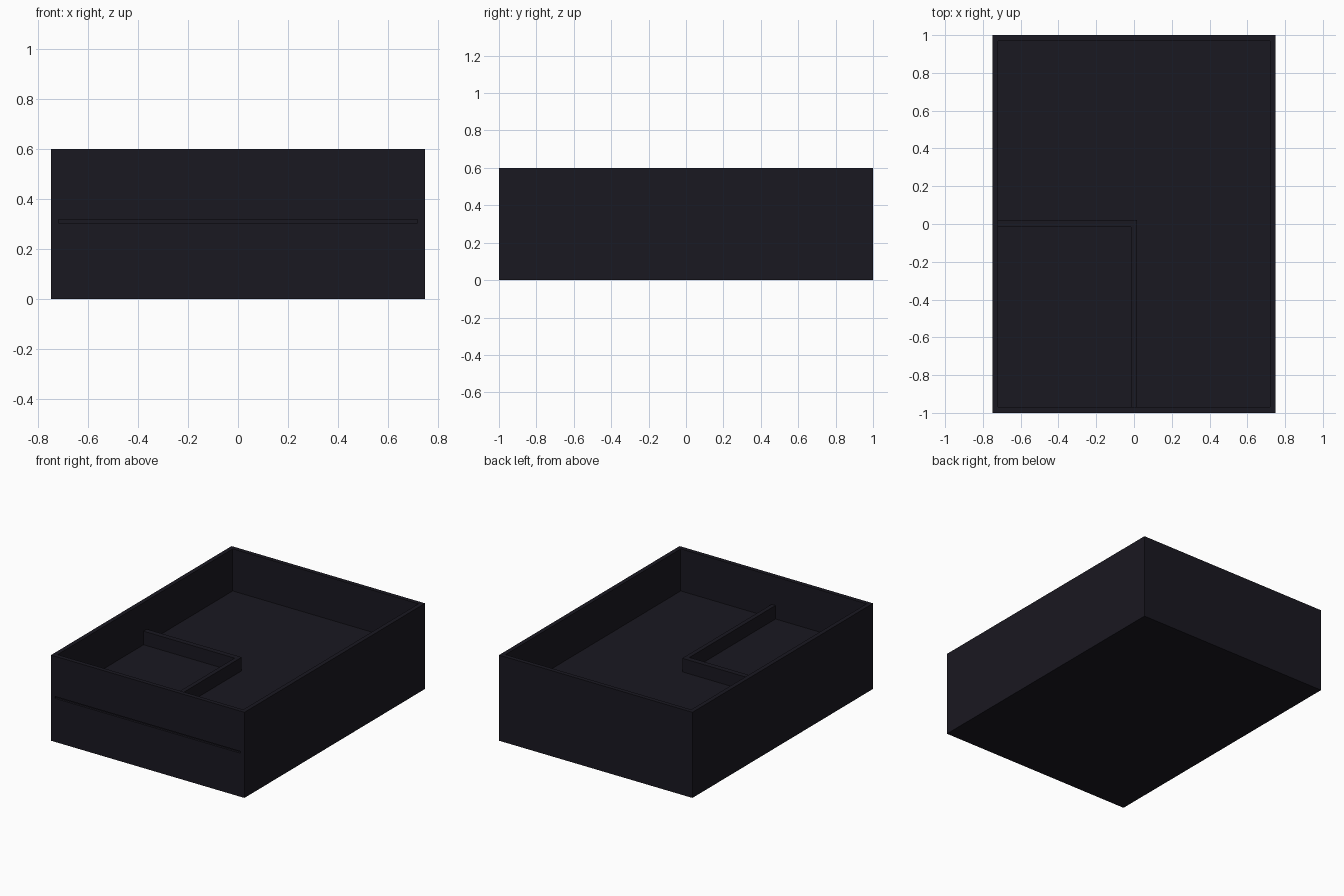
import bpy

if "Cube" in bpy.data.objects:
    bpy.data.objects.remove(bpy.data.objects["Cube"])

# Dark finish shared by all panels
mat = bpy.data.materials.new("dark_finish")
mat.diffuse_color = (0.01, 0.009, 0.015, 1)
mat.use_nodes = True
mat.node_tree.nodes["Principled BSDF"].inputs["Base Color"].default_value = mat.diffuse_color


def panel(name, x, y, z):
    """Box panel given its min/max extent on each axis."""
    bpy.ops.mesh.primitive_cube_add(size=1, location=[sum(r) / 2 for r in (x, y, z)])
    ob = bpy.context.object
    ob.name = name
    ob.scale = [r[1] - r[0] for r in (x, y, z)]
    bpy.ops.object.transform_apply(location=False, rotation=False, scale=True)
    ob.data.materials.append(mat)
    return ob


W, D, H, T = 0.75, 1.0, 0.6, 0.03   # half width, half depth, height, wall
FLOOR, GAP = 0.305, 0.318           # tray floor top, top of front gap
inx, iny = (-W + T, W - T), (-D + T, D - T)

# Outer case
panel("left_wall", (-W, -W + T), (-D, D), (0, H))
panel("right_wall", (W - T, W), (-D, D), (0, H))
panel("back_wall", inx, (D - T, D), (0, H))
panel("bottom_panel", inx, iny, (0, T))

# Front: lower drawer face and upper wall, split by a narrow recessed gap
panel("drawer_front", inx, (-D, -D + T), (0, FLOOR))
panel("upper_front", inx, (-D, -D + T), (GAP, H))
panel("gap_backing", inx, (-D + 0.015, -D + T), (FLOOR, GAP))

# Tray floor and the corner compartment dividers
panel("tray_floor", inx, iny, (FLOOR - T, FLOOR))
panel("cross_divider", (-W + T, 0.015), (-0.017, 0.02), (FLOOR, 0.4))
panel("long_divider", (-0.015, 0.015), (-D + T, -0.017), (FLOOR, 0.4))
